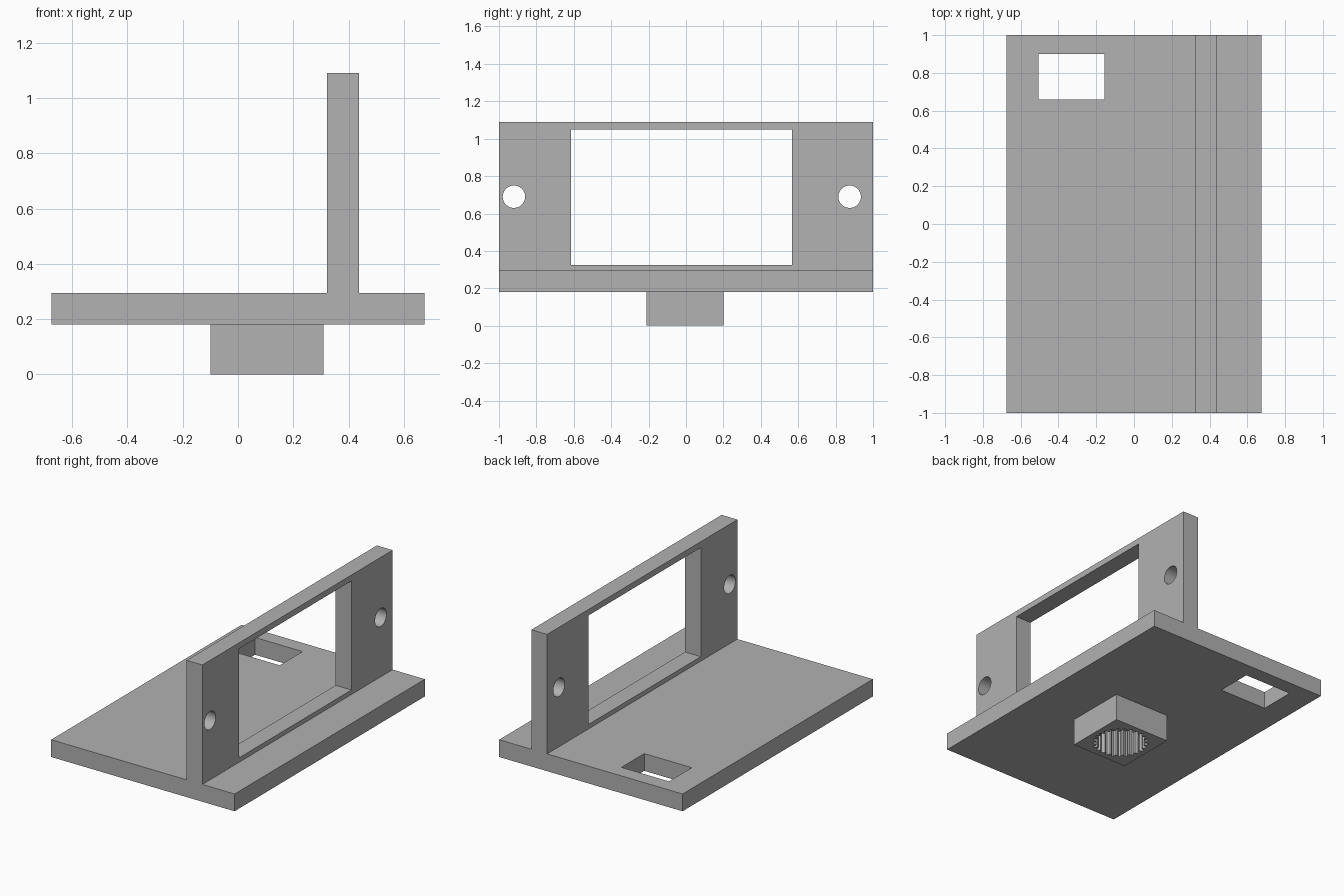
import bpy, bmesh
from math import sin, cos, pi, radians
from mathutils import Vector

if "Cube" in bpy.data.objects:
    bpy.data.objects.remove(bpy.data.objects["Cube"], do_unlink=True)

grey = bpy.data.materials.new("plain grey")
grey.use_nodes = True
colour = (0.445, 0.445, 0.445, 1)
grey.diffuse_color = colour
grey.node_tree.nodes["Principled BSDF"].inputs["Base Color"].default_value = colour


def rectangle(u0, u1, v0, v1):
    return [(u0, v0), (u1, v0), (u1, v1), (u0, v1)]


def circle(u, v, r, sides=48):
    return [(u + r * cos(2 * pi * i / sides), v + r * sin(2 * pi * i / sides))
            for i in range(sides)]


def spline_ring(u, v, outer, inner, teeth):
    """Toothed outline with square-ended teeth."""
    points = []
    for i in range(teeth * 4):
        a = 2 * pi * i / (teeth * 4)
        r = outer if i % 4 < 2 else inner
        points.append((u + r * cos(a), v + r * sin(a)))
    return points


def panel(name, loops, place, thickness):
    """Fill an outline with holes and extrude it into a solid plate."""
    bm = bmesh.new()
    edges = []
    for loop in loops:
        verts = [bm.verts.new(place(u, v)) for u, v in loop]
        edges += [bm.edges.new((a, b)) for a, b in zip(verts, verts[1:] + verts[:1])]
    bmesh.ops.triangle_fill(bm, use_beauty=True, edges=edges)
    result = bmesh.ops.extrude_face_region(bm, geom=bm.faces[:], use_keep_orig=True)
    moved = [g for g in result["geom"] if isinstance(g, bmesh.types.BMVert)]
    bmesh.ops.translate(bm, verts=moved, vec=Vector(thickness))
    bmesh.ops.recalc_face_normals(bm, faces=bm.faces[:])
    mesh = bpy.data.meshes.new(name)
    bm.to_mesh(mesh)
    bm.free()
    mesh.materials.append(grey)
    obj = bpy.data.objects.new(name, mesh)
    bpy.context.collection.objects.link(obj)
    return obj


BASE_Z, BASE_TOP, TOP = 0.18, 0.295, 1.09

# Base plate with cable slot
panel("base_plate",
      [rectangle(-0.675, 0.675, -1, 1), rectangle(-0.505, -0.155, 0.66, 0.90)],
      lambda u, v: (u, v, BASE_Z), (0, 0, BASE_TOP - BASE_Z))

# Upright mounting wall with window and two screw holes
wall = panel("mounting_wall",
             [rectangle(-1, 1, BASE_TOP, TOP), rectangle(-0.615, 0.567, 0.325, 1.05),
              circle(-0.92, 0.69, 0.06), circle(0.875, 0.69, 0.06)],
             lambda u, v: (0.322, u, v), (0.116, 0, 0))

# Square hub under the base with a toothed socket
panel("socket_hub",
      [rectangle(-0.10, 0.31, -0.21, 0.20),
       spline_ring(0.105, -0.005, 0.172, 0.152, 25)],
      lambda u, v: (u, v, 0), (0, 0, BASE_Z))

# Smooth screw holes
bpy.ops.object.select_all(action="DESELECT")
wall.select_set(True)
bpy.context.view_layer.objects.active = wall
bpy.ops.object.shade_smooth_by_angle(angle=radians(30))
